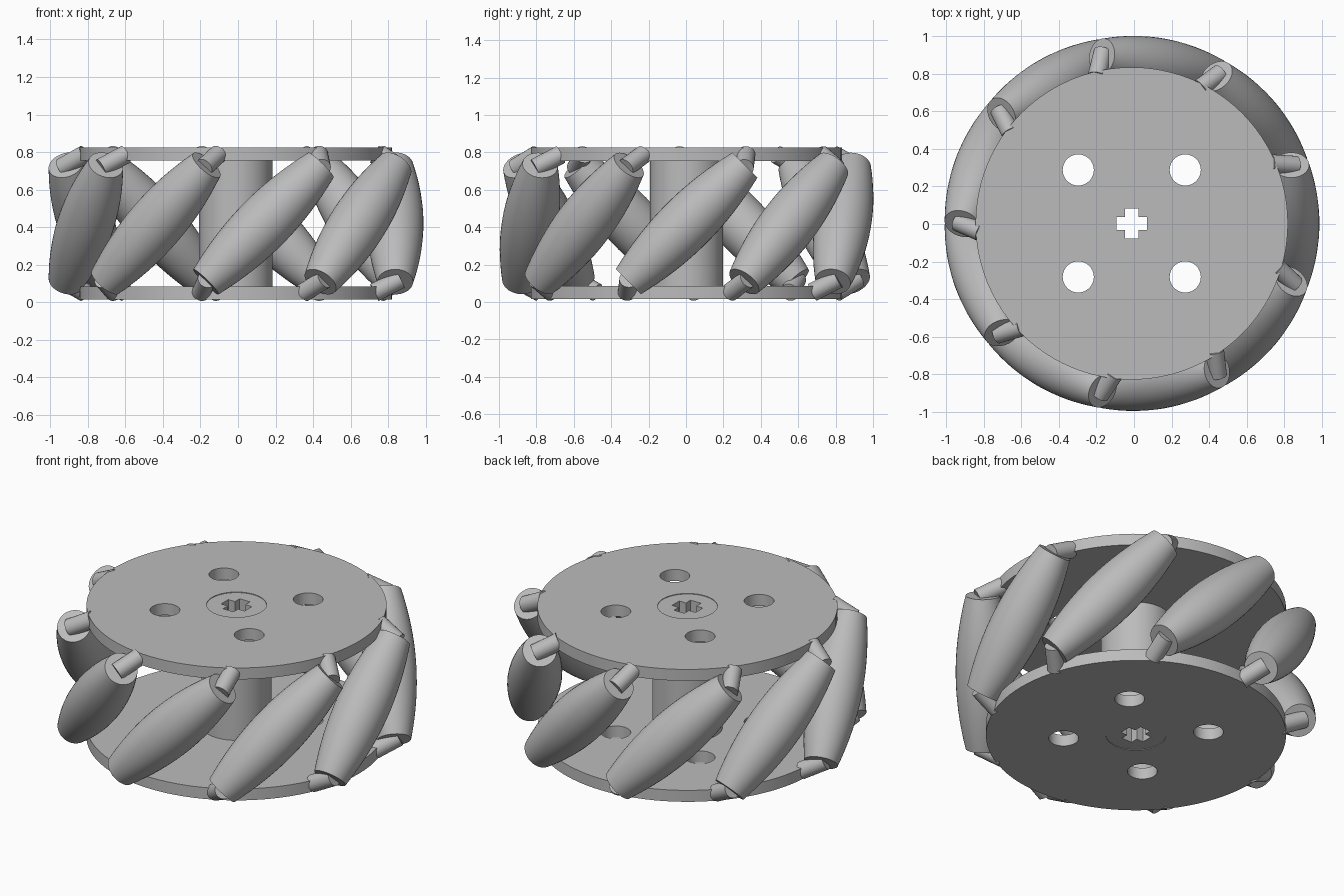
import bpy, bmesh, math
from mathutils import Matrix, Vector

cube = bpy.data.objects.get("Cube")
if cube:
    bpy.data.objects.remove(cube)

CENTRE = Vector((-0.012, 0.003, 0.42))
ROLLERS = 9
AXIS_R = 0.85      # distance from wheel axis to roller axis
HALF_LEN = 0.44    # half of a roller's length

grey = bpy.data.materials.new("light_grey")
grey.use_nodes = True
grey.diffuse_color = (0.5, 0.5, 0.5, 1)
grey.node_tree.nodes["Principled BSDF"].inputs["Base Color"].default_value = (0.5, 0.5, 0.5, 1)


def smooth(obj):
    bpy.ops.object.select_all(action='DESELECT')
    obj.select_set(True)
    bpy.context.view_layer.objects.active = obj
    bpy.ops.object.shade_smooth_by_angle(angle=math.radians(30))


def circle(r, n=64, x=0, y=0):
    return [(x + r * math.cos(math.tau * i / n), y + r * math.sin(math.tau * i / n)) for i in range(n)]


def plus(half, arm):
    quarter = [(half, -arm), (half, arm), (arm, arm)]
    turns = [(1, 0), (0, 1), (-1, 0), (0, -1)]
    return [(x * c - y * s, x * s + y * c) for c, s in turns for x, y in quarter]


def plate(name, outlines, z, height):
    """Extruded flat profile; outlines after the first are holes."""
    curve = bpy.data.curves.new(name, 'CURVE')
    curve.dimensions = '2D'
    curve.fill_mode = 'BOTH'
    curve.extrude = height / 2
    for points in outlines:
        spline = curve.splines.new('POLY')
        spline.points.add(len(points) - 1)
        for p, (x, y) in zip(spline.points, points):
            p.co = (x, y, 0, 1)
        spline.use_cyclic_u = True
    obj = bpy.data.objects.new(name, curve)
    bpy.context.collection.objects.link(obj)
    obj.location = CENTRE + Vector((0, 0, z))
    bpy.ops.object.select_all(action='DESELECT')
    obj.select_set(True)
    bpy.context.view_layer.objects.active = obj
    bpy.ops.object.convert(target='MESH')
    obj = bpy.context.object
    obj.data.materials.clear()
    obj.data.materials.append(grey)
    smooth(obj)
    return obj


def lathe(name, profile, sides):
    """Solid of revolution about z from (radius, height) pairs, with flat caps."""
    bm = bmesh.new()
    rings = [[bm.verts.new((x, y, h)) for x, y in circle(r, sides)] for r, h in profile]
    for low, high in zip(rings, rings[1:]):
        for i in range(sides):
            j = (i + 1) % sides
            bm.faces.new((low[i], low[j], high[j], high[i]))
    bm.faces.new(rings[0][::-1])
    bm.faces.new(rings[-1])
    mesh = bpy.data.meshes.new(name)
    bm.to_mesh(mesh)
    bm.free()
    mesh.materials.append(grey)
    return mesh


def place(name, mesh, matrix):
    obj = bpy.data.objects.new(name, mesh)
    bpy.context.collection.objects.link(obj)
    obj.matrix_world = matrix
    smooth(obj)


# Side discs with bolt holes and a shallow hub recess
bolts = [circle(0.083, 32, sx * 0.285, sy * 0.285) for sx in (-1, 1) for sy in (-1, 1)]
for name, z in (("top_disc", 0.37), ("bottom_disc", -0.37)):
    plate(name, [circle(0.832, 96), circle(0.166)] + bolts, z, 0.07)

# Hub with a cross-shaped axle hole
plate("hub_core", [circle(0.166), plus(0.08, 0.035)], 0, 0.802)
plate("hub_sleeve", [circle(0.195), circle(0.166)], 0, 0.68)

# Barrel rollers, whose profile keeps the rim at radius 1, and their pins
steps = 16
heights = [HALF_LEN * (2 * i / steps - 1) for i in range(steps + 1)]
roller_mesh = lathe("roller", [(1 - math.hypot(AXIS_R, h * math.sqrt(0.5)), h) for h in heights], 40)
pin_mesh = lathe("pin", [(0.05, -0.03), (0.05, 0.125)], 24)

for k in range(ROLLERS):
    spin = Matrix.Translation(CENTRE) @ Matrix.Rotation(math.tau * k / ROLLERS, 4, 'Z')
    tilt = Matrix.Rotation(math.radians(-45), 4, 'X')
    place(f"roller_{k + 1}", roller_mesh, spin @ Matrix.Translation((AXIS_R, 0, 0)) @ tilt)
    for end, side in (("top", 1), ("bottom", -1)):
        reach = side * HALF_LEN * math.sqrt(0.5)
        start = Vector((AXIS_R, reach, reach))
        lean = math.atan2(reach, AXIS_R)
        # mostly inward, a little along the rim and outward from the mid plane
        aim = Matrix.Rotation(lean, 3, 'Z') @ Vector((-0.8, side * 0.35, side * 0.45))
        turn = aim.to_track_quat('Z', 'Y').to_matrix().to_4x4()
        place(f"{end}_pin_{k + 1}", pin_mesh, spin @ Matrix.Translation(start) @ turn)
